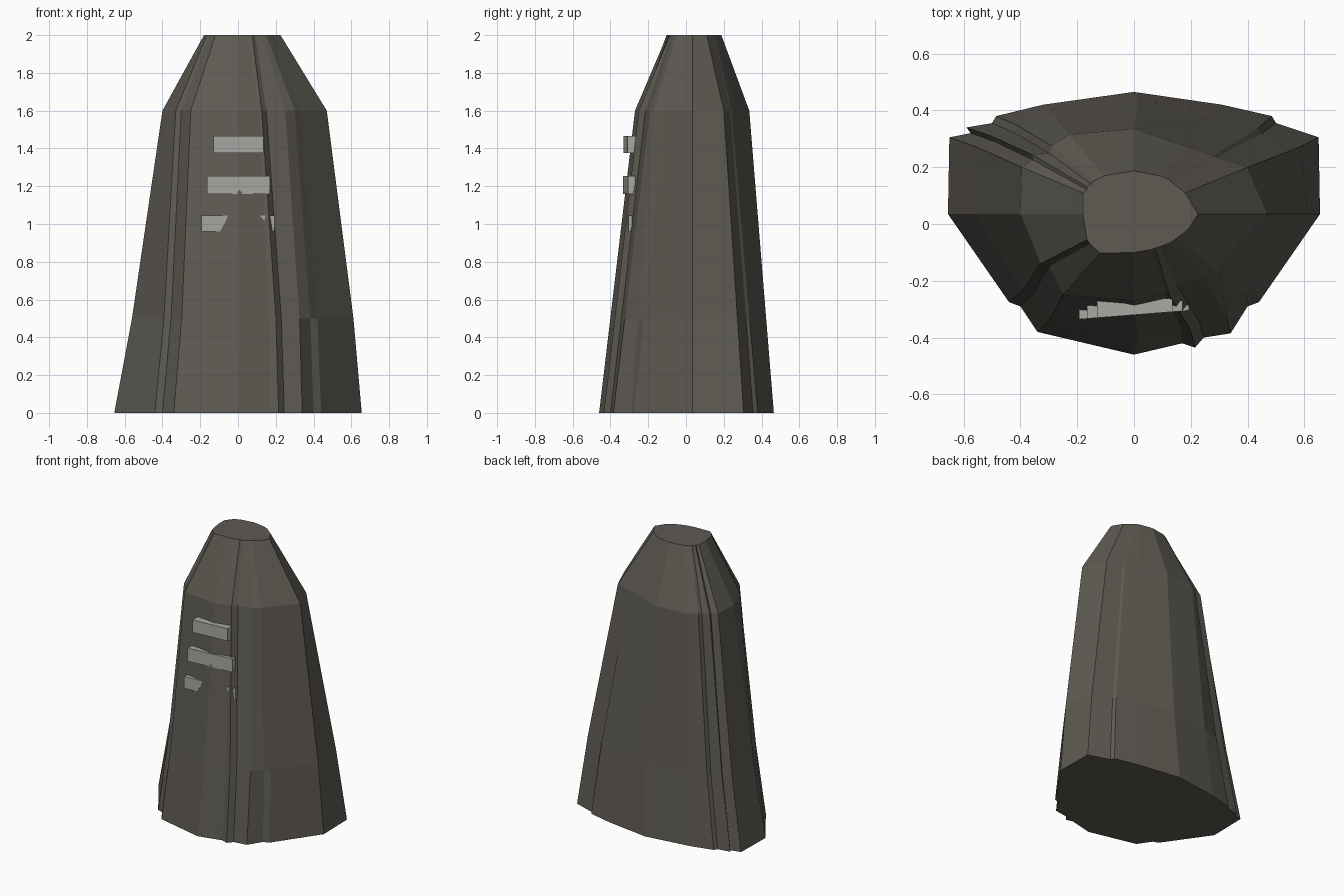
import bpy
import bmesh
from mathutils import Vector

default_cube = bpy.data.objects.get("Cube")
if default_cube:
    bpy.data.objects.remove(default_cube, do_unlink=True)


def make_material(name, colour):
    material = bpy.data.materials.new(name)
    material.use_nodes = True
    material.diffuse_color = (*colour, 1)
    shader = next(n for n in material.node_tree.nodes if n.type == "BSDF_PRINCIPLED")
    shader.inputs["Base Color"].default_value = (*colour, 1)
    return material


def loft(name, rings, material):
    """Join equal closed rings with quads and cap both ends."""
    bm = bmesh.new()
    rows = [[bm.verts.new(point) for point in ring] for ring in rings]
    count = len(rows[0])
    for lower, upper in zip(rows, rows[1:]):
        for i in range(count):
            j = (i + 1) % count
            bm.faces.new((lower[i], lower[j], upper[j], upper[i]))
    bm.faces.new(rows[0][::-1])
    bm.faces.new(rows[-1])
    bmesh.ops.recalc_face_normals(bm, faces=bm.faces[:])
    mesh = bpy.data.meshes.new(name)
    bm.to_mesh(mesh)
    bm.free()
    mesh.materials.append(material)
    obj = bpy.data.objects.new(name, mesh)
    bpy.context.collection.objects.link(obj)
    return obj


def at_height(outline, z, shift=0):
    return [Vector((x + shift, y, z)) for x, y in outline]


def blend(ring_a, ring_b, amount):
    return [a.lerp(b, amount) for a, b in zip(ring_a, ring_b)]


cloth = make_material("dark warm grey", (.112, .103, .086))
pale = make_material("pale grey", (.39, .40, .37))

# Hem, shoulder and neck outlines, running left, back, right, front
hem = [(.655, .035), (.65, .305), (.5, .355), (.485, .38), (.31, .42), (0, .465),
       (-.32, .42), (-.485, .38), (-.5, .355), (-.59, .34), (-.575, .32),
       (-.65, .305), (-.655, .035), (-.44, -.275), (-.4, -.29), (-.34, -.38),
       (0, -.46), (.17, -.42), (.215, -.435), (.245, -.4), (.34, -.385),
       (.4, -.29), (.44, -.275)]
shoulder = [(.47, .035), (.4, .2), (.29, .235), (.28, .24), (.19, .27), (0, .335),
            (-.23, .315), (-.29, .275), (-.3, .25), (-.36, .245), (-.355, .225),
            (-.395, .2), (-.4, .035), (-.33, -.14), (-.3, -.15), (-.25, -.25),
            (0, -.27), (.11, -.245), (.125, -.25), (.15, -.215), (.25, -.19),
            (.3, -.17), (.33, -.11)]
neck = [(.225, .035), (.18, .11), (.13, .15), (.125, .155), (.09, .17), (0, .187),
        (-.105, .17), (-.145, .15), (-.15, .14), (-.165, .13), (-.165, .12),
        (-.18, .11), (-.18, .035), (-.165, -.055), (-.155, -.07), (-.12, -.103),
        (0, -.1), (.06, -.09), (.075, -.085), (.09, -.08), (.13, -.065),
        (.15, -.05), (.19, -.02)]

# Draped body with a bend above the hem
hem_ring = at_height(hem, 0)
shoulder_ring = at_height(shoulder, 1.6)
knee_ring = blend(hem_ring, shoulder_ring, .5 / 1.6)
for point in knee_ring:
    point.x += .014
loft("draped_body", [hem_ring, knee_ring, shoulder_ring, at_height(neck, 2)], cloth)


def front_y(x):
    """Shared bent front surface of the chest bars."""
    return -.32 + (.08 * x if x > 0 else -.08 * -x)


def chest_bar(name, low_xs, high_xs, low_z, high_z, back):
    """Bar from matching x positions along its lower and upper edges."""
    rings = []
    for xs, z in ((low_xs, low_z), (high_xs, high_z)):
        front_edge = [Vector((x, front_y(x), z)) for x in xs]
        back_edge = [Vector((x, back, z)) for x in reversed(xs)]
        rings.append(front_edge + back_edge)
    loft(name, rings, pale)


# Two full chest bars above a pair of slanted ones
chest_bar("upper_chest_bar", (-.13, 0, .135), (-.13, 0, .135), 1.375, 1.465, -.262)
chest_bar("middle_chest_bar", (-.165, 0, .17), (-.165, 0, .17), 1.16, 1.255, -.27)
for name, side in (("left_chest_tab", 1), ("right_chest_tab", -1)):
    low_xs = sorted((side * .095, side * .193))
    high_xs = sorted((side * .048, side * .193))
    chest_bar(name, low_xs, high_xs, .96, 1.045, -.285)
